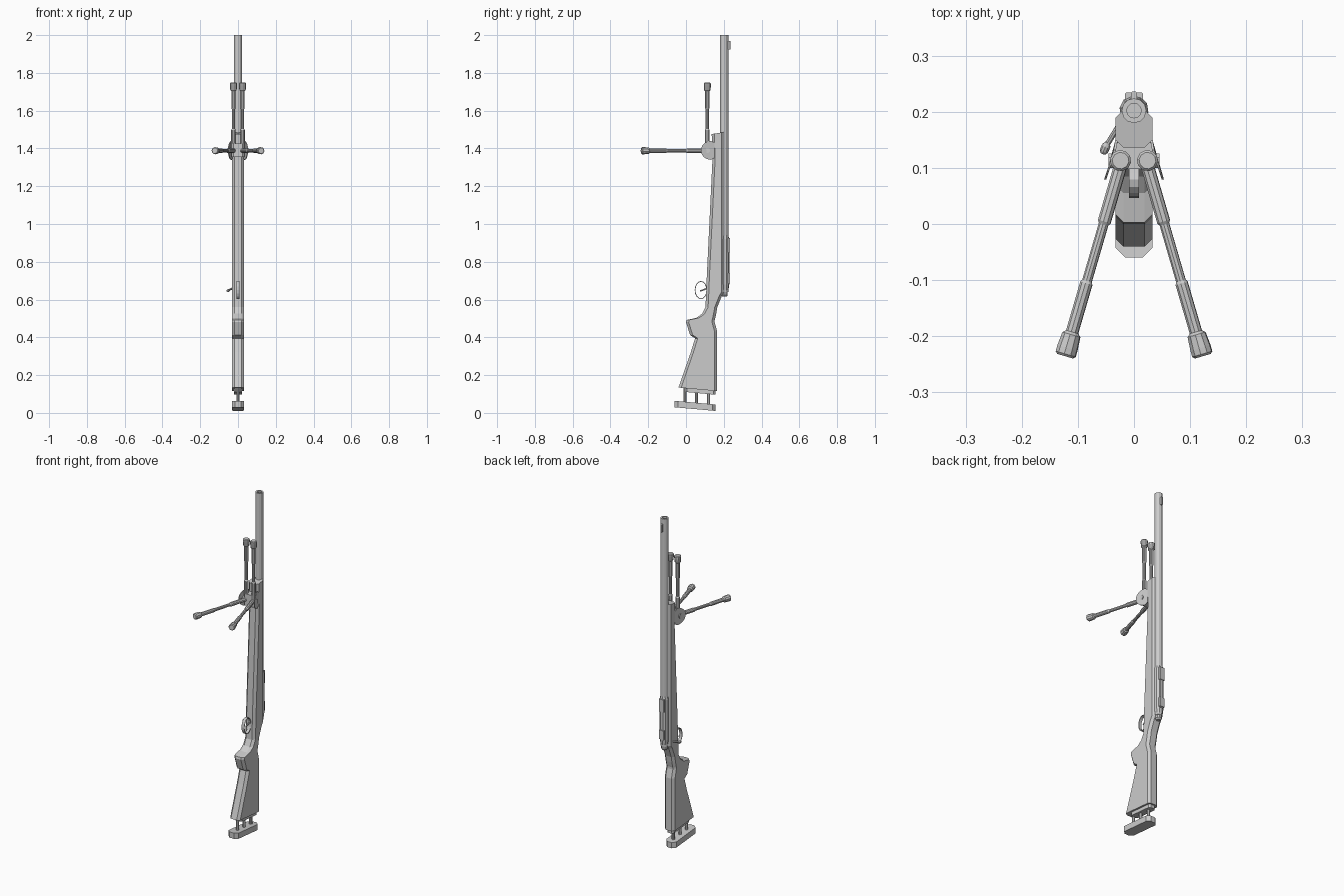
import bpy, bmesh, math
from mathutils import Vector

cube = bpy.data.objects.get("Cube")
if cube:
    bpy.data.objects.remove(cube, do_unlink=True)

grey = bpy.data.materials.new("plain grey")
grey.use_nodes = True
grey.diffuse_color = (0.6, 0.6, 0.6, 1)
grey.node_tree.nodes["Principled BSDF"].inputs["Base Color"].default_value = (0.6, 0.6, 0.6, 1)


def finish(name, bm):
    bmesh.ops.recalc_face_normals(bm, faces=bm.faces[:])
    mesh = bpy.data.meshes.new(name)
    bm.to_mesh(mesh)
    bm.free()
    mesh.materials.append(grey)
    ob = bpy.data.objects.new(name, mesh)
    bpy.context.collection.objects.link(ob)
    return ob


def skin(name, rings, capped=True):
    """Join rings of points into a closed flat-faced body."""
    bm = bmesh.new()
    loops = [[bm.verts.new(p) for p in ring] for ring in rings]
    n = len(loops[0])
    for a, b in zip(loops, loops[1:]):
        for i in range(n):
            j = (i + 1) % n
            bm.faces.new((a[i], a[j], b[j], b[i]))
    if capped:
        bm.faces.new(loops[0])
        bm.faces.new(loops[-1])
    return finish(name, bm)


def octagon(z, front, back, half, cut, tilt=0):
    """Chamfered cross-section at one height."""
    c = min(cut, half * 0.7, (back - front) * 0.3)
    side = [(half - c, front), (half, front + c), (half, back - c), (half - c, back)]
    pts = side + [(-x, y) for x, y in reversed(side)]
    return [(x, y, z - tilt * (y - 0.06)) for x, y in pts]


def turned(name, start, direction, profile, sides=10):
    """Body of revolution; profile lists (distance, radius)."""
    start, axis = Vector(start), Vector(direction).normalized()
    u = axis.orthogonal().normalized()
    v = axis.cross(u)
    rings = []
    for d, r in profile:
        ring = []
        for i in range(sides):
            a = math.tau * (i + 0.5) / sides
            ring.append(start + axis * d + (u * math.cos(a) + v * math.sin(a)) * r)
        rings.append(ring)
    return skin(name, rings)


def rod(name, a, b, r, sides=8):
    a, b = Vector(a), Vector(b)
    return turned(name, a, b - a, [(0, r), ((b - a).length, r)], sides)


def box(name, x, y0, y1, z0, z1, cut=0.002):
    return skin(name, [octagon(z, y0, y1, x, cut) for z in (z0, z1)])


# Stock: height, front edge, back edge, tilt
stations = [
    (0.125, -0.04, 0.165, 0.09), (0.32, 0.025, 0.165, 0), (0.395, 0.048, 0.165, 0),
    (0.412, 0.022, 0.165, 0), (0.43, 0.016, 0.165, 0), (0.48, 0.0, 0.152, 0),
    (0.492, 0.003, 0.152, 0), (0.503, 0.055, 0.155, 0), (0.525, 0.085, 0.16, 0),
    (0.56, 0.103, 0.166, 0), (0.62, 0.106, 0.19, 0), (0.64, 0.107, 0.203, 0),
    (0.72, 0.11, 0.203, 0), (1.34, 0.14, 0.203, 0), (1.465, 0.136, 0.203, -0.15)]
skin("stock", [octagon(z, f, b, 0.033, 0.014, t) for z, f, b, t in stations])

# Adjustable butt pad on three posts
skin("butt_plate", [octagon(z, -0.005, 0.155, 0.022, 0.01, 0.09) for z in (0.105, 0.13)])
skin("butt_pad", [octagon(z, -0.06, 0.157, 0.033, 0.018, 0.09) for z in (0.019, 0.053)])
for i, y in enumerate((-0.005, 0.056, 0.12)):
    rod(f"pad_post_{i + 1}", (0, y, 0.035), (0, y, 0.14), 0.009)

# Barrel with a hollow muzzle, and front sight
turned("barrel", (0, 0.202, 0.64), (0, 0, 1),
       [(0, 0.022), (1.36, 0.022), (1.36, 0.013), (1.3, 0.013)], 12)
box("front_sight", 0.005, 0.215, 0.236, 1.925, 1.97)

# Receiver and its bridges
turned("receiver", (0, 0.203, 0.65), (0, 0, 1), [(0, 0.022), (0.03, 0.026), (0.27, 0.026), (0.29, 0.022)])
box("receiver_rail", 0.01, 0.215, 0.23, 0.68, 0.925)
box("rear_bridge", 0.016, 0.21, 0.234, 0.685, 0.74)
box("front_bridge", 0.016, 0.21, 0.234, 0.85, 0.925)

# Bolt
turned("bolt_shroud", (0, 0.203, 0.615), (0, 0, 1), [(0, 0.012), (0.008, 0.018), (0.04, 0.018)])
rod("bolt_handle", (-0.015, 0.195, 0.665), (-0.05, 0.138, 0.65), 0.005)
turned("bolt_knob", (-0.047, 0.145, 0.652), (-0.35, -0.8, -0.3), [(0, 0.005), (0.007, 0.008), (0.017, 0.008), (0.022, 0.005)])

# Trigger guard loop and trigger
rings = []
for i in range(17):
    a = math.tau * i / 16
    ring = []
    for x, grow in ((-0.009, 0), (0.009, 0), (0.009, 0.004), (-0.009, 0.004)):
        ring.append((x, 0.079 + (0.029 + grow) * math.cos(a), 0.65 + (0.044 + grow) * math.sin(a)))
    rings.append(ring)
skin("trigger_guard", rings, capped=False)
rod("trigger", (0, 0.115, 0.66), (0, 0.075, 0.645), 0.004, 6)

# Bipod mount: core block and flared half-disc cheeks
box("bipod_mount", 0.034, 0.098, 0.15, 1.355, 1.425, 0.01)
for side, label in ((1, "left"), (-1, "right")):
    rings = []
    for offset in (0, 0.004):
        ring = []
        for i in range(13):
            a = math.pi * (0.5 + i / 12)
            y = 0.132 + 0.053 * math.cos(a)
            x = 0.036 + (0.132 - y) * 0.33 - offset
            ring.append((side * x, y, 1.39 + 0.05 * math.sin(a)))
        ring.append((side * (0.033 - offset), 0.15, 1.35))
        ring.append((side * (0.033 - offset), 0.15, 1.43))
        rings.append(ring)
    skin(f"{label}_mount_cheek", rings)

    # One folded and one deployed leg on each side
    leg = [(0, 0.012), (0.11, 0.012), (0.115, 0.009), (0.22, 0.009), (0.225, 0.0115),
           (0.315, 0.0115), (0.32, 0.017), (0.345, 0.019), (0.356, 0.019), (0.36, 0.015)]
    turned(f"{label}_folded_leg", (side * 0.024, 0.113, 1.388), (0, 0, 1), leg)
    turned(f"{label}_deployed_leg", (side * 0.022, 0.11, 1.388), (side * 0.28, -0.96, 0), leg)
    rod(f"{label}_leg_pivot", (side * 0.004, 0.113, 1.39), (side * 0.045, 0.113, 1.39), 0.014)
